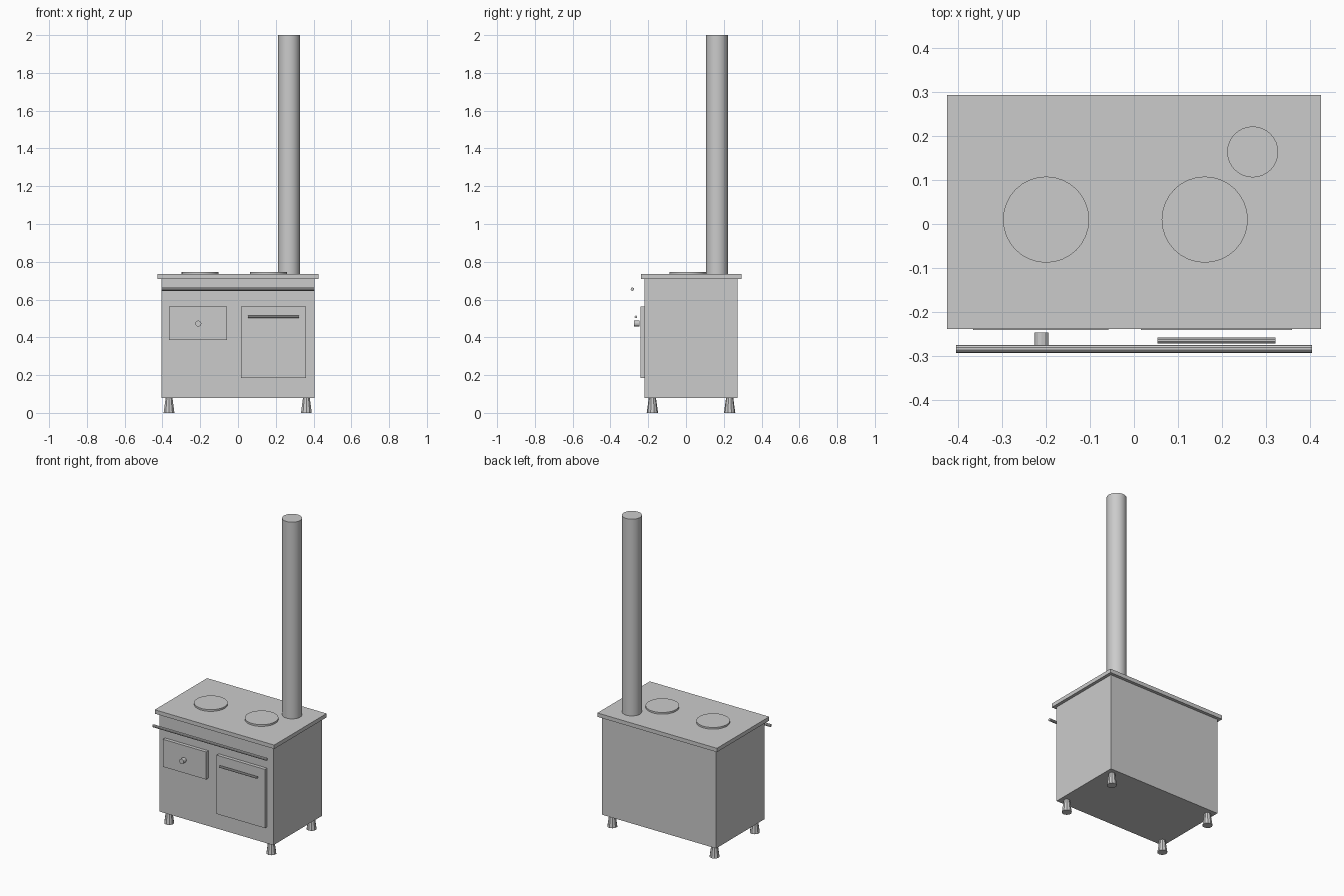
import bpy
from math import pi

if "Cube" in bpy.data.objects:
    bpy.data.objects.remove(bpy.data.objects["Cube"])


def box(name, x, y, z):
    """Box from (min, max) ranges on each axis."""
    lo, hi = zip(x, y, z)
    bpy.ops.mesh.primitive_cube_add(size=1, location=[(a + b) / 2 for a, b in zip(lo, hi)])
    ob = bpy.context.object
    ob.name = name
    ob.scale = [b - a for a, b in zip(lo, hi)]
    bpy.ops.object.transform_apply(location=False, rotation=False, scale=True)
    return ob


def rod(name, loc, r, length, sides, rot=(0, 0, 0), r_top=None, smooth=False):
    """Cylinder or tapered cone centred on loc."""
    bpy.ops.mesh.primitive_cone_add(vertices=sides, radius1=r, radius2=r if r_top is None else r_top,
                                    depth=length, location=loc, rotation=rot)
    ob = bpy.context.object
    ob.name = name
    if smooth:
        bpy.ops.object.shade_smooth_by_angle()
    return ob


ALONG_X = (0, pi / 2, 0)
ALONG_Y = (pi / 2, 0, 0)

# Stove body and cooktop slab
box("body", (-0.405, 0.405), (-0.219, 0.273), (0.078, 0.71))
box("cooktop", (-0.425, 0.425), (-0.239, 0.293), (0.71, 0.735))

# Hot plates and flue pipe
for side, x in (("left", -0.2), ("right", 0.161)):
    rod(side + "_hot_plate", (x, 0.01, 0.74), 0.098, 0.012, 32, smooth=True)
rod("flue_pipe", (0.27, 0.164, 1.3675), 0.058, 1.265, 32, smooth=True)

# Doors
box("firebox_door", (-0.366, -0.058), (-0.241, -0.219), (0.385, 0.562))
box("oven_door", (0.016, 0.36), (-0.241, -0.219), (0.184, 0.562))

# Rail, oven handle and firebox knob
rod("front_rail", (0, -0.284, 0.655), 0.009, 0.81, 10, ALONG_X)
rod("oven_handle", (0.188, -0.265, 0.508), 0.007, 0.268, 10, ALONG_X)
rod("firebox_knob", (-0.21, -0.261, 0.473), 0.016, 0.028, 12, ALONG_Y)

# Tapered legs, wider at the floor
for side, x in (("left", -0.365), ("right", 0.362)):
    for end, y in (("front", -0.178), ("back", 0.231)):
        rod(f"{end}_{side}_leg", (x, y, 0.04), 0.03, 0.08, 10, r_top=0.019)
